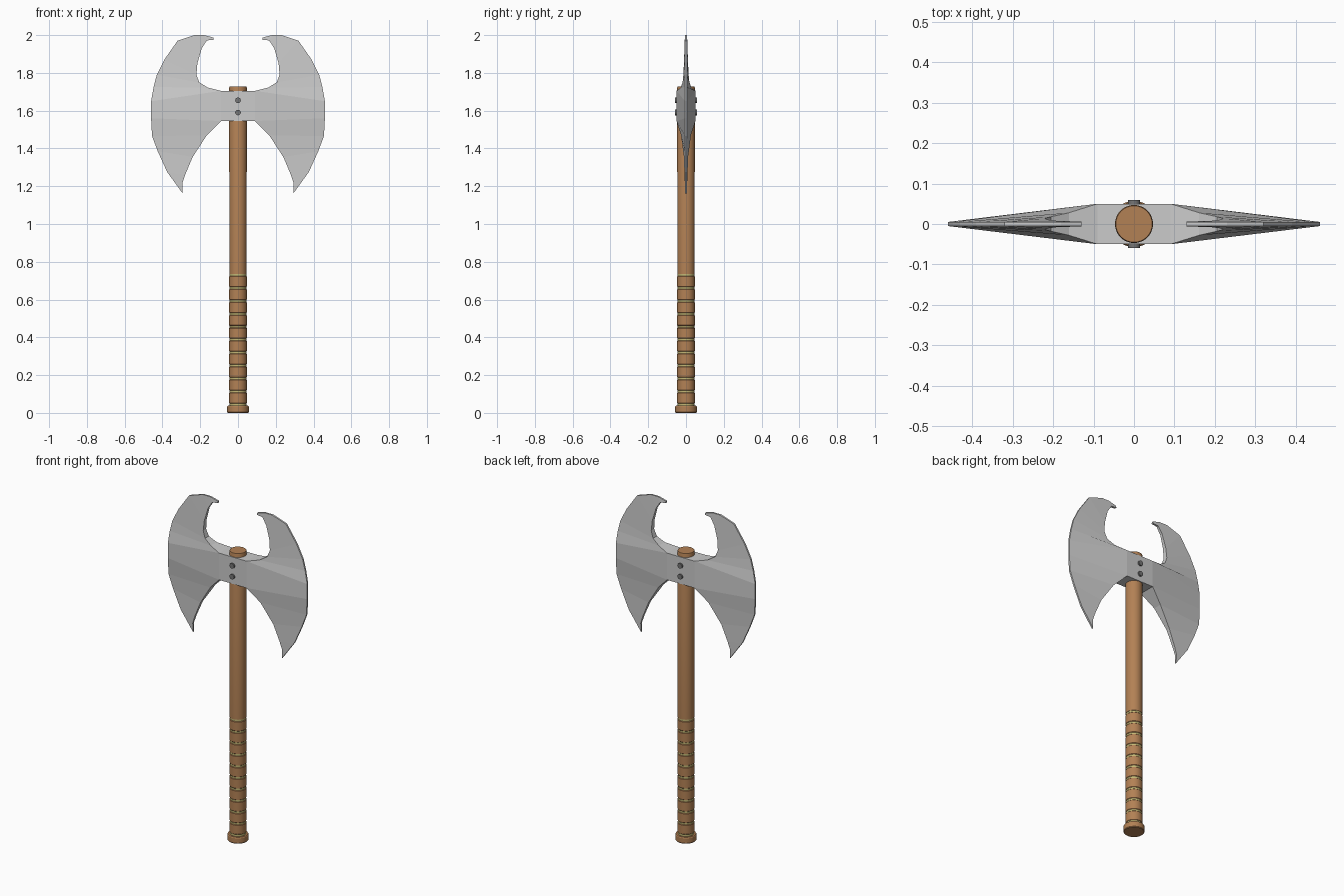
import bpy, bmesh, math
from mathutils import Matrix

if "Cube" in bpy.data.objects:
    bpy.data.objects.remove(bpy.data.objects["Cube"])


def material(name, rgb):
    m = bpy.data.materials.new(name)
    m.diffuse_color = (*rgb, 1)
    m.use_nodes = True
    m.node_tree.nodes["Principled BSDF"].inputs["Base Color"].default_value = m.diffuse_color
    return m


wood = material("wood", (0.45, 0.22, 0.09))
gold = material("gold", (0.55, 0.48, 0.18))
dark = material("dark_iron", (0.18, 0.18, 0.18))


def finish(name, bm, mat=None, smooth=False):
    bmesh.ops.recalc_face_normals(bm, faces=bm.faces)
    me = bpy.data.meshes.new(name)
    bm.to_mesh(me)
    bm.free()
    ob = bpy.data.objects.new(name, me)
    bpy.context.collection.objects.link(ob)
    if mat:
        me.materials.append(mat)
    if smooth:
        bpy.ops.object.select_all(action='DESELECT')
        ob.select_set(True)
        bpy.context.view_layer.objects.active = ob
        bpy.ops.object.shade_smooth_by_angle(angle=math.radians(30))
    return ob


def lathe(name, profile, mat, n=32):
    """Closed solid turned around z from (radius, z) points."""
    bm = bmesh.new()
    rings = [[bm.verts.new((r * math.cos(2 * math.pi * i / n), r * math.sin(2 * math.pi * i / n), z))
              for i in range(n)] for r, z in profile]
    for a, b in zip(rings, rings[1:]):
        for i in range(n):
            j = (i + 1) % n
            bm.faces.new((a[i], a[j], b[j], b[i]))
    bm.faces.new(rings[0])
    bm.faces.new(rings[-1])
    return finish(name, bm, mat, True)


# Handle shaft, pommel and wrapped grip
FIRST, STEP, BANDS = 0.045, 0.0685, 11
lathe("shaft", [(0.043, 0.02), (0.043, 0.735), (0.0455, 0.736), (0.047, 1.72), (0.045, 1.728)], wood)
lathe("pommel", [(0.054, 0), (0.057, 0.004), (0.057, 0.033), (0.054, 0.038)], wood)
for i in range(BANDS):
    z = FIRST + i * STEP
    lathe("grip_band", [(0.044, z - 0.007), (0.044, z + 0.007)], gold)
    if i < BANDS - 1:
        lathe("grip_wrap", [(0.044, z + 0.005), (0.0465, z + 0.008),
                            (0.0465, z + STEP - 0.008), (0.044, z + STEP - 0.005)], wood)

# Double axe head: inner edge (x, z, half thickness) paired with cutting edge (x, z)
inner = [(0.13, 1.975, 0.006), (0.165, 1.972, 0.007), (0.192, 1.93, 0.008), (0.215, 1.85, 0.011),
         (0.22, 1.79, 0.014), (0.205, 1.75, 0.018), (0.16, 1.722, 0.028), (0.09, 1.705, 0.05),
         (0.09, 1.545, 0.05), (0.165, 1.47, 0.026), (0.24, 1.355, 0.011), (0.28, 1.26, 0.008),
         (0.295, 1.215, 0.006)]
outer = [(0.13, 1.987), (0.18, 2.0), (0.23, 2.0), (0.32, 1.97), (0.39, 1.87), (0.43, 1.79),
         (0.447, 1.725), (0.46, 1.65), (0.46, 1.56), (0.455, 1.465), (0.425, 1.385),
         (0.375, 1.275), (0.293, 1.162)]
bm = bmesh.new()
for side in (1, -1):
    quads = []
    for (xi, zi, t), (xo, zo) in zip(inner, outer):
        quads.append([bm.verts.new(p) for p in (
            (side * xi, -t, zi), (side * xo, -0.005, zo),
            (side * xo, 0.005, zo), (side * xi, t, zi))])
    for k, (a, b) in enumerate(zip(quads, quads[1:])):
        for i in range(4):
            if i == 3 and k == 7:
                continue  # open where the blade meets the hub
            j = (i + 1) % 4
            bm.faces.new((a[i], a[j], b[j], b[i]))
    bm.faces.new(quads[0])
    bm.faces.new(quads[-1])
    if side == 1:
        right = quads
# Hub block bridging the two blades
rt, rb, lt, lb = right[7], right[8], quads[7], quads[8]
for f in ((rt[0], rb[0], lb[0], lt[0]), (rt[3], rb[3], lb[3], lt[3]),
          (rt[0], rt[3], lt[3], lt[0]), (rb[0], rb[3], lb[3], lb[0])):
    bm.faces.new(f)
finish("axe_head", bm)

# Rivets on both faces of the hub
for z in (1.655, 1.59):
    for y in (-0.053, 0.053):
        bm = bmesh.new()
        bmesh.ops.create_cone(bm, cap_ends=True, segments=16, radius1=0.015, radius2=0.015, depth=0.012,
                              matrix=Matrix.Translation((0, y, z)) @ Matrix.Rotation(math.pi / 2, 4, 'X'))
        finish("rivet", bm, dark, True)
